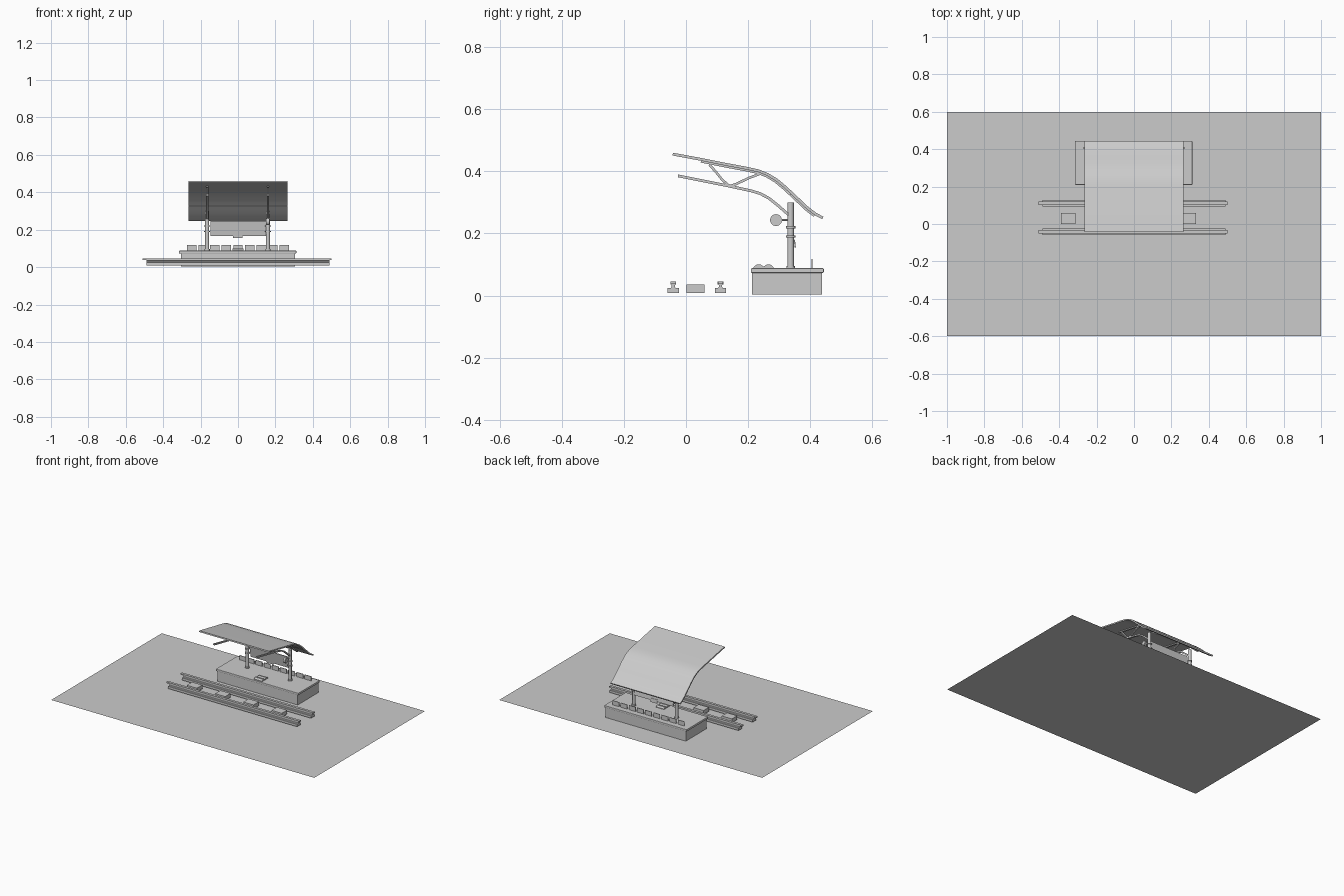
import bpy, bmesh, math
from mathutils import Vector

if "Cube" in bpy.data.objects:
    bpy.data.objects.remove(bpy.data.objects["Cube"])


def mesh_object(name, verts, faces, smooth=False):
    mesh = bpy.data.meshes.new(name)
    bm = bmesh.new()
    vs = [bm.verts.new(v) for v in verts]
    for f in faces:
        bm.faces.new([vs[i] for i in f])
    bmesh.ops.recalc_face_normals(bm, faces=bm.faces)
    bm.to_mesh(mesh)
    bm.free()
    obj = bpy.data.objects.new(name, mesh)
    bpy.context.collection.objects.link(obj)
    if smooth:
        bpy.ops.object.select_all(action='DESELECT')
        obj.select_set(True)
        bpy.context.view_layer.objects.active = obj
        bpy.ops.object.shade_smooth_by_angle(angle=math.radians(35))
    return obj


def extrude_x(name, profile, x0, x1, smooth=False):
    """Closed (y, z) profile extruded along x."""
    n = len(profile)
    verts = [(x, y, z) for x in (x0, x1) for y, z in profile]
    faces = [(i, (i + 1) % n, n + (i + 1) % n, n + i) for i in range(n)]
    faces += [tuple(range(n)), tuple(range(n, 2 * n))]
    return mesh_object(name, verts, faces, smooth)


def box(name, x0, x1, y0, y1, z0, z1, bevel=0):
    obj = extrude_x(name, [(y0, z0), (y1, z0), (y1, z1), (y0, z1)], x0, x1)
    if bevel:
        m = obj.modifiers.new("Bevel", 'BEVEL')
        m.width = bevel
        m.segments = 2
    return obj


def ribbon(path, below, thick):
    """Closed strip profile following a path, offset along its normal."""
    top, bottom = [], []
    for i, p in enumerate(path):
        a, b = path[max(i - 1, 0)], path[min(i + 1, len(path) - 1)]
        t = (Vector(b) - Vector(a)).normalized()
        n = Vector((-t.y, t.x))
        top.append(tuple(Vector(p) - n * below))
        bottom.append(tuple(Vector(p) - n * (below + thick)))
    return top + bottom[::-1]


def cylinder(name, loc, r, h, axis='Z', sides=24):
    rot = {'Z': (0, 0, 0), 'X': (0, math.pi / 2, 0), 'Y': (math.pi / 2, 0, 0)}[axis]
    bpy.ops.mesh.primitive_cylinder_add(vertices=sides, radius=r, depth=h, location=loc, rotation=rot)
    obj = bpy.context.object
    obj.name = name
    bpy.ops.object.shade_smooth_by_angle(angle=math.radians(35))
    return obj


# Ground sheet
mesh_object("ground_sheet", [(-1, -.6, 0), (1, -.6, 0), (1, .6, 0), (-1, .6, 0)], [(0, 1, 2, 3)])

# Rails with foot, web and head
for side, y in (("front", -.041), ("back", .111)):
    half = [(.018, .008), (.018, .024), (.008, .024), (.005, .028), (.005, .034), (.009, .036), (.009, .045)]
    profile = [(y + a, b) for a, b in half] + [(y - a, b) for a, b in half[::-1]]
    extrude_x(side + "_rail", profile, -.49, .49)
    box(side + "_rail_head", -.51, .50, y - .0085, y + .0085, .037, .0455)

# Sleeper blocks between the rails
for i in range(4):
    x = -.35 + i * .215
    box(f"sleeper_{i}", x - .04, x + .037, .001, .059, .008, .035)

# Platform with overhanging slab
box("platform_body", -.305, .305, .213, .438, .004, .075)
box("platform_slab", -.315, .312, .209, .444, .073, .088, .003)

# Canopy roof
roof = [(-.042, .46), (.05, .443), (.13, .427), (.2, .414), (.235, .406), (.265, .394), (.295, .376),
        (.325, .351), (.36, .318), (.395, .285), (.42, .266), (.443, .254)]
extrude_x("canopy_roof", ribbon(roof, 0, .009), -.265, .265, True)

# Canopy underside rib along the bend
box("canopy_rib", -.265, .265, .335, .34, .325, .335)

lower_chord = [(-.025, .39), (.06, .373), (.14, .357), (.21, .342), (.24, .333), (.27, .317), (.3, .293), (.335, .262)]
front_strut = [(.078, .425), (.1, .4), (.12, .375), (.145, .354)]
back_strut = [(.135, .355), (.16, .363), (.2, .382), (.24, .397)]

# Posts, collars and roof trusses
for side, x in (("left", -.165), ("right", .16)):
    cylinder(side + "_post", (x, .337, .193), .0105, .214)
    cylinder(side + "_post_foot", (x, .337, .092), .014, .008)
    for k, z in enumerate((.19, .22)):
        cylinder(f"{side}_collar_{k}", (x, .337, z), .0155, .007)
    extrude_x(side + "_upper_chord", ribbon(roof[1:11], .008, .007), x - .006, x + .006, True)
    extrude_x(side + "_lower_chord", ribbon(lower_chord, 0, .009), x - .006, x + .006, True)
    extrude_x(side + "_front_strut", ribbon(front_strut, 0, .008), x - .005, x + .005, True)
    extrude_x(side + "_back_strut", ribbon(back_strut, 0, .008), x - .005, x + .005, True)

# Clock hung from the right post
cylinder("clock_body", (.16, .29, .243), .015, .018, 'X', 32)
cylinder("clock_rim", (.16, .29, .243), .019, .013, 'X', 32)
cylinder("clock_arm", (.16, .319, .243), .003, .03, 'Y', 12)

# Tilted sign board with hanging tab
extrude_x("sign_board", ribbon([(.337, .247), (.350, .166)], 0, .005), -.146, .150)
extrude_x("sign_tab", ribbon([(.351, .18), (.354, .155)], 0, .005), -.028, .024)

# Row of low fence panels along the back edge
for i in range(9):
    x = -.248 + i * .062
    box(f"fence_panel_{i}", x - .025, x + .025, .404, .408, .088, .118)

# Open book on the platform
book = [(.218, .088), (.282, .088), (.282, .092), (.272, .1), (.26, .1), (.25, .093),
        (.24, .1), (.228, .1), (.218, .092)]
extrude_x("open_book", book, -.03, .03)
